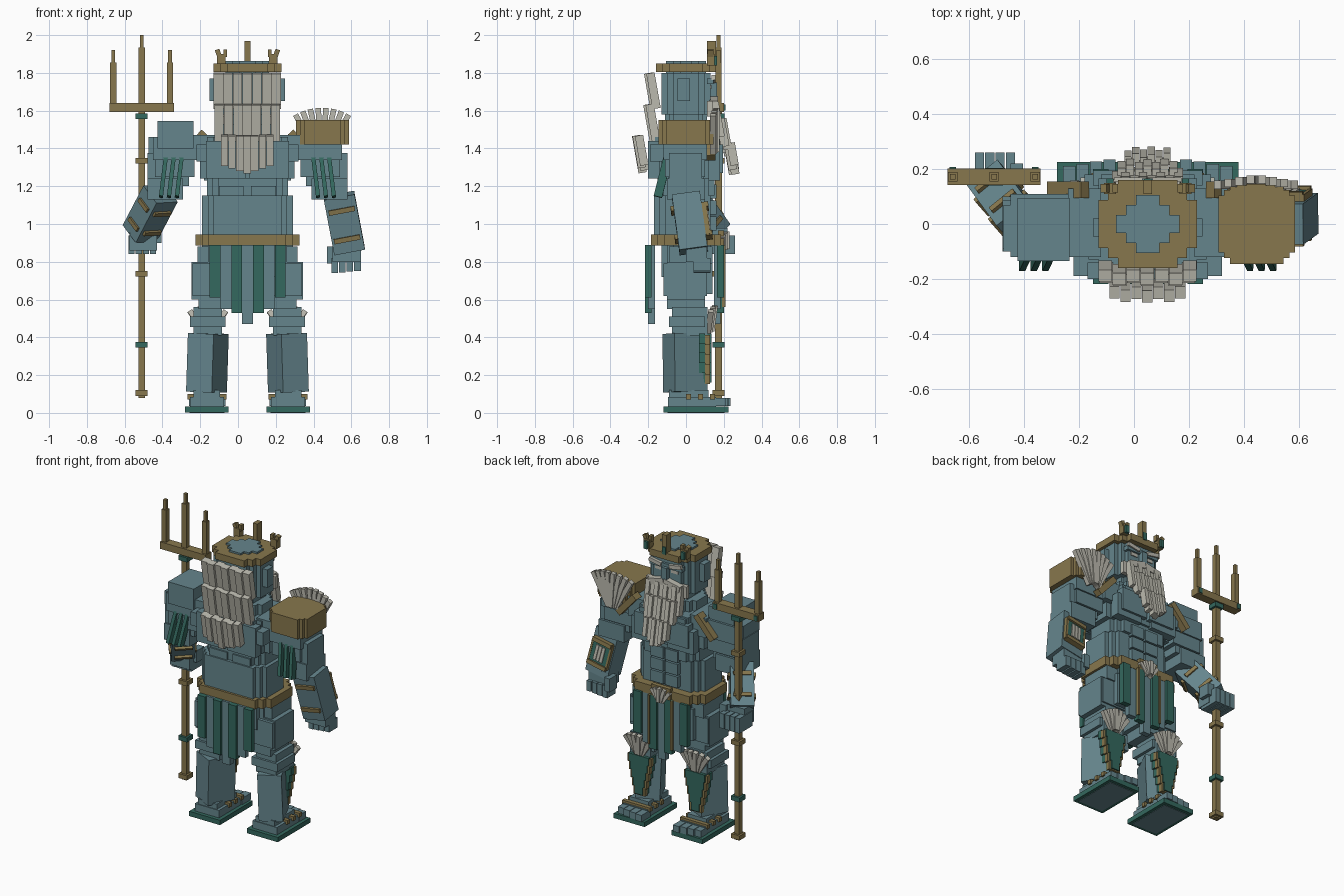
import bpy, bmesh, math
from mathutils import Matrix, Vector, Euler

CX = 0.05  # body symmetry plane


def material(name, rgb):
    m = bpy.data.materials.new(name)
    m.diffuse_color = (*rgb, 1)
    return m


SKIN = material("sea blue", (0.13, 0.235, 0.265))
GOLD = material("old gold", (0.245, 0.186, 0.075))
TEAL = material("deep teal", (0.034, 0.138, 0.112))
WHITE = material("shell white", (0.50, 0.49, 0.425))


def finish(name, mat, bm):
    me = bpy.data.meshes.new(name)
    bmesh.ops.recalc_face_normals(bm, faces=bm.faces)
    bm.to_mesh(me)
    bm.free()
    me.materials.append(mat)
    ob = bpy.data.objects.new(name, me)
    ob.location.x = CX
    bpy.context.collection.objects.link(ob)


def B(x0, x1, y0, y1, z0, z1, rot=(0, 0, 0)):
    """Block from extents, turned about its centre (degrees)."""
    c = Vector((x0 + x1, y0 + y1, z0 + z1)) / 2
    r = Euler([math.radians(a) for a in rot]).to_matrix()
    return c, (x1 - x0, y1 - y0, z1 - z0), r


def part(name, mat, blocks, mirror=False):
    S = Matrix.Diagonal((-1, 1, 1))
    if mirror:
        blocks = blocks + [(S @ c, s, S @ r @ S) for c, s, r in blocks]
    bm = bmesh.new()
    for c, s, r in blocks:
        m = Matrix.Translation(c) @ r.to_4x4() @ Matrix.Diagonal((*s, 1))
        bmesh.ops.create_cube(bm, size=1, matrix=m)
    finish(name, mat, bm)


def stepped(name, mat, w, d, z0, z1, k, x=0, y=0):
    """Block with stair-stepped corners; w and d are half sizes."""
    q = [(w, d - 2 * k), (w - k, d - 2 * k), (w - k, d - k), (w - 2 * k, d - k), (w - 2 * k, d)]
    p = q + [(-a, b) for a, b in q[::-1]]
    p += [(-a, -b) for a, b in p]
    bm = bmesh.new()
    f = bm.faces.new([bm.verts.new((x + a, y + b, z0)) for a, b in p])
    top = bmesh.ops.extrude_face_region(bm, geom=[f])["geom"]
    bmesh.ops.translate(bm, vec=(0, 0, z1 - z0), verts=[v for v in top if isinstance(v, bmesh.types.BMVert)])
    finish(name, mat, bm)


def fan(x, y, z, length, n, spread, w, lean=0):
    """Ribs spreading upward from one point, as a scallop shell."""
    out = []
    for i in range(n):
        e = 2 * i / (n - 1) - 1
        r = Matrix.Rotation(math.radians(lean), 3, 'X') @ Matrix.Rotation(math.radians(spread * e), 3, 'Y')
        mid = Vector((x, y - 0.022 * abs(e), z)) + r @ Vector((0, 0, length * 0.6))
        out.append((mid, (w, 0.03, length * 0.8), r))
    return out


def limb(a, b, rows, roll=0):
    """Blocks along a line: (t, x offset, y offset, width, depth, length)."""
    a, b = Vector(a), Vector(b)
    q = Vector((0, 0, 1)).rotation_difference(a - b).to_matrix() @ Matrix.Rotation(math.radians(roll), 3, 'Z')
    return [(a.lerp(b, t) + q @ Vector((ox, oy, 0)), (w, d, l), q) for t, ox, oy, w, d, l in rows]


def strands(n, half, y, z0, z1, tilt, jag=0.0):
    """Row of hair locks; jag makes the middle locks longer."""
    w, out = 2 * half / n, []
    for i in range(n):
        e = abs(2 * i / (n - 1) - 1)
        x = -half + i * w
        dy = 0.012 * (i % 2) * (1 if y > 0 else -1)
        out.append(B(x, x + w - 0.002, y - 0.022 + dy, y + 0.022 + dy, z0 + jag * e, z1, (tilt, 0, 0)))
    return out


# Torso
stepped("waist", SKIN, 0.24, 0.15, 0.94, 1.15, 0.03, y=-0.02)
stepped("ribs", SKIN, 0.215, 0.15, 1.15, 1.24, 0.03)
stepped("chest", SKIN, 0.25, 0.165, 1.24, 1.46, 0.035)
part("back_muscles", SKIN, [B(0.01, 0.22, -0.2, -0.14, 1.24, 1.44), B(0.06, 0.27, -0.19, -0.1, 1.33, 1.42),
                            B(0.17, 0.29, -0.12, 0.13, 1.34, 1.47), B(0.02, 0.15, -0.16, -0.1, 0.98, 1.2)], True)
part("chest_muscles", SKIN, [B(0.01, 0.2, 0.14, 0.195, 1.27, 1.42), B(0.04, 0.23, 0.12, 0.18, 1.23, 1.38),
                             B(0.03, 0.17, 0.1, 0.18, 1.41, 1.45)], True)
part("abdominals", SKIN, [B(0.006, 0.1, 0.1, 0.162, 0.965 + 0.085 * i, 1.04 + 0.085 * i) for i in range(3)], True)
stepped("traps", SKIN, 0.17, 0.12, 1.46, 1.53, 0.03)
stepped("neck", SKIN, 0.11, 0.11, 1.53, 1.63, 0.02)
part("chest_straps", GOLD, [B(0.27, 0.31, 0.095, 0.155, 1.325, 1.51, (0, -42, 0))], True)

# Head and crown
stepped("head", SKIN, 0.165, 0.13, 1.58, 1.80, 0.03)
stepped("scalp", SKIN, 0.115, 0.105, 1.8, 1.862, 0.036)
part("ears", SKIN, [B(0.15, 0.2, -0.045, 0.02, 1.65, 1.77)], True)
part("brow", SKIN, [B(-0.12, 0.12, 0.11, 0.145, 1.74, 1.77), B(-0.02, 0.02, 0.12, 0.165, 1.66, 1.75)])
part("eyebrows", WHITE, [B(0.03, 0.12, 0.135, 0.155, 1.755, 1.78, (0, -10, 0))], True)
part("eyes", WHITE, [B(0.035, 0.085, 0.128, 0.136, 1.715, 1.737)], True)
stepped("crown_band", GOLD, 0.18, 0.16, 1.805, 1.85, 0.036)
part("crown_spike", GOLD, [B(-0.016, 0.016, 0.11, 0.16, 1.85, 1.97)])
part("crown_side_spikes", GOLD, [B(0.115, 0.16, 0.11, 0.15, 1.84, 1.9), B(0.14, 0.165, 0.115, 0.145, 1.875, 1.925, (0, 20, 0)),
                                 B(0.108, 0.128, 0.115, 0.145, 1.885, 1.925)], True)
part("crown_gems", TEAL, [B(s * 0.138 - 0.013, s * 0.138 + 0.013, 0.145, 0.165, 1.84, 1.89) for s in (-1, 0, 1)])

# Hair behind, beard before
part("hair", WHITE, strands(7, 0.18, -0.172, 1.61, 1.80, 10)
     + strands(7, 0.175, -0.175, 1.43, 1.635, 10)
     + strands(7, 0.14, -0.235, 1.27, 1.47, 10, 0.04))
part("moustache", WHITE, [B(0.0, 0.12, 0.125, 0.17, 1.625, 1.665, (0, 12, 0)), B(0.1, 0.15, 0.11, 0.14, 1.57, 1.65)], True)
part("beard", WHITE, strands(8, 0.13, 0.155, 1.46, 1.645, 10)
     + strands(7, 0.11, 0.195, 1.36, 1.56, 10, 0.05)
     + strands(6, 0.085, 0.235, 1.25, 1.43, 10, 0.06))

# Belt, skirt and hips
stepped("belt", GOLD, 0.275, 0.185, 0.885, 0.945, 0.035)
stepped("hips", SKIN, 0.24, 0.13, 0.72, 0.885, 0.03)
part("belt_buckle", GOLD, [B(-0.07, 0.07, 0.17, 0.2, 0.87, 0.965)])
part("belt_shell", WHITE, fan(0, 0.215, 0.845, 0.115, 5, 36, 0.022))
green, blue = [], []
for y0, sign in ((-0.2, -1), (0.183, 1)):
    for i in range(7):
        x, e = -0.2 + i * 0.0575, abs(i - 3)
        low = (0.47, 0.53, 0.55, 0.61)[e]
        y = y0 - sign * 0.018 * (i % 2)
        (green if i % 2 == 0 else blue).append(B(x, x + 0.057, y - 0.018, y + 0.018, low, 0.89))
part("skirt_green_strips", TEAL, green)
part("skirt_blue_strips", SKIN, blue)
part("skirt_trim", GOLD, [B(x, x + 0.012, 0.19, 0.208, 0.56, 0.89) for x in (-0.09, 0.078)])

# Legs
part("thighs", SKIN, [B(0.05, 0.29, -0.12, 0.11, 0.62, 0.79), B(0.19, 0.295, -0.1, 0.1, 0.6, 0.8),
                      B(0.08, 0.26, -0.1, 0.1, 0.55, 0.64), B(0.17, 0.265, -0.09, 0.12, 0.79, 0.88),
                      B(0.04, 0.2, 0.08, 0.14, 0.63, 0.84)], True)
part("knees", SKIN, [B(0.115, 0.305, -0.09, 0.1, 0.455, 0.51), B(0.135, 0.285, -0.075, 0.115, 0.41, 0.56)], True)
part("calves", SKIN, [B(0.137, 0.287, -0.1, 0.09, 0.11, 0.42, (0, -2, 25))], True)
tiers = [(0.03 + 0.011 * i, 0.16 + 0.052 * i) for i in range(5)]
part("shin_plates", TEAL, [B(0.21 - w, 0.21 + w, 0.07, 0.135, z, z + 0.052) for w, z in tiers]
     + [B(0.21 - w - 0.012, 0.21 + w + 0.012, 0.07, 0.1, z, z + 0.052) for w, z in tiers], True)
part("shin_trim", GOLD, [B(0.21 - w - 0.014, 0.21 + w + 0.014, 0.1, 0.126, z - 0.008, z + 0.044) for w, z in tiers], True)
part("knee_shells", WHITE, fan(0.21, 0.135, 0.40, 0.17, 6, 34, 0.028, -8), True)

# Feet
part("soles", TEAL, [B(0.1, 0.33, -0.12, 0.225, 0.003, 0.035)], True)
part("sole_undersides", SKIN, [B(0.122, 0.308, -0.098, 0.203, 0, 0.009)], True)
part("feet", SKIN, [B(0.125, 0.305, -0.095, 0.16, 0.035, 0.085), B(0.145, 0.285, -0.09, 0.12, 0.08, 0.12)]
     + [B(0.117 + 0.049 * i, 0.162 + 0.049 * i, 0.14, 0.235 - 0.008 * i, 0.036, 0.08) for i in range(4)], True)
part("sandal_straps", GOLD, [B(0.112, 0.318, y, y + 0.027, 0.072, 0.1) for y in (0.0, 0.063, 0.126)], True)

# Upper arms
part("upper_arms", SKIN, [B(0.28, 0.49, -0.11, 0.1, 1.25, 1.39), B(0.31, 0.53, -0.09, 0.085, 1.2, 1.375),
                          B(0.34, 0.53, -0.1, 0.1, 1.13, 1.24), B(0.22, 0.5, -0.12, 0.11, 1.34, 1.46)], True)
part("arm_fins", TEAL, [B(0.35 + 0.042 * i, 0.372 + 0.042 * i, -0.145, -0.1, 1.14, 1.36, (-14, -7, 0)) for i in range(3)], True)
part("bare_shoulder", SKIN, [B(-0.475, -0.285, -0.135, 0.095, 1.4, 1.545), B(-0.525, -0.255, -0.1, 0.07, 1.37, 1.46)])
stepped("shoulder_armour", GOLD, 0.14, 0.145, 1.42, 1.55, 0.021, x=0.397)
part("shoulder_shell", WHITE, fan(0.395, 0.165, 1.325, 0.29, 8, 29, 0.029))

# Forearms with bracers
core = [(0.5, 0, 0, 0.165, 0.15, 0.3)]
bands = [(t, 0, 0.01, 0.14, 0.2, 0.026) for t in (0.24, 0.76)]
plate = [(0.5, 0.0, 0.08, 0.125, 0.035, 0.15)]
shell = [(0.5, o, 0.095, 0.02, 0.02, 0.1) for o in (-0.024, 0, 0.024)]
R0, R1 = (0.485, 0, 1.15), (0.54, 0.04, 0.86)
part("right_forearm", SKIN, limb(R0, R1, core))
part("right_bracer_bands", GOLD, limb(R0, R1, bands + [(0.5, s * 0.068, 0.08, 0.014, 0.04, 0.17) for s in (-1, 1)]))
part("right_bracer_plate", TEAL, limb(R0, R1, plate))
part("right_bracer_shell", WHITE, limb(R0, R1, shell))
L0, L1 = (-0.46, 0.0, 1.16), (-0.57, 0.15, 0.95)
part("left_forearm", SKIN, limb(L0, L1, [(0.5, 0, 0, 0.145, 0.14, 0.28)], 40))
part("left_bracer_bands", GOLD, limb(L0, L1, [(t, 0, 0, w, d, 0.024) for t in (0.27, 0.75)
                                              for w, d in ((0.11, 0.17), (0.17, 0.09))], 40))

# Hands
part("open_hand", SKIN, [B(0.45, 0.6, 0.0, 0.11, 0.8, 0.9)]
     + [B(0.445 + 0.04 * i, 0.48 + 0.04 * i, 0.04, 0.13, 0.74 + 0.004 * i, 0.82) for i in range(4)]
     + [B(0.42, 0.46, 0.06, 0.14, 0.79, 0.88)])
part("gripping_hand", SKIN, [B(-0.625, -0.48, 0.1, 0.2, 0.86, 0.98)]
     + [B(-0.63 + 0.038 * i, -0.597 + 0.038 * i, 0.12, 0.26, 0.84, 0.94) for i in range(4)]
     + [B(-0.5, -0.455, 0.14, 0.22, 0.9, 0.98)])

# Trident
TX, TY = -0.56, 0.172


def rod(h, z0, z1, dx=0.0):
    return B(TX + dx - h, TX + dx + h, TY - h, TY + h, z0, z1)


part("trident_shaft", GOLD, [rod(0.018, 0.08, 1.6)] + [rod(0.032, z, z + 0.03) for z in (0.09, 0.722, 1.32)])
part("trident_rings", TEAL, [rod(0.032, z, z + 0.03) for z in (0.345, 1.555)])
prongs = [B(TX - 0.17, TX + 0.17, TY - 0.03, TY + 0.03, 1.593, 1.64)]
for dx, z in ((-0.15, 1.855), (0, 1.935), (0.15, 1.855)):
    prongs += [rod(0.017, 1.64, z, dx), rod(0.01, z, z + 0.065, dx)]
part("trident_prongs", GOLD, prongs)
part("trident_gems", TEAL, [B(TX + dx - 0.012, TX + dx + 0.012, TY + 0.025, TY + 0.036, 1.6, 1.632) for dx in (-0.15, 0.15)])
